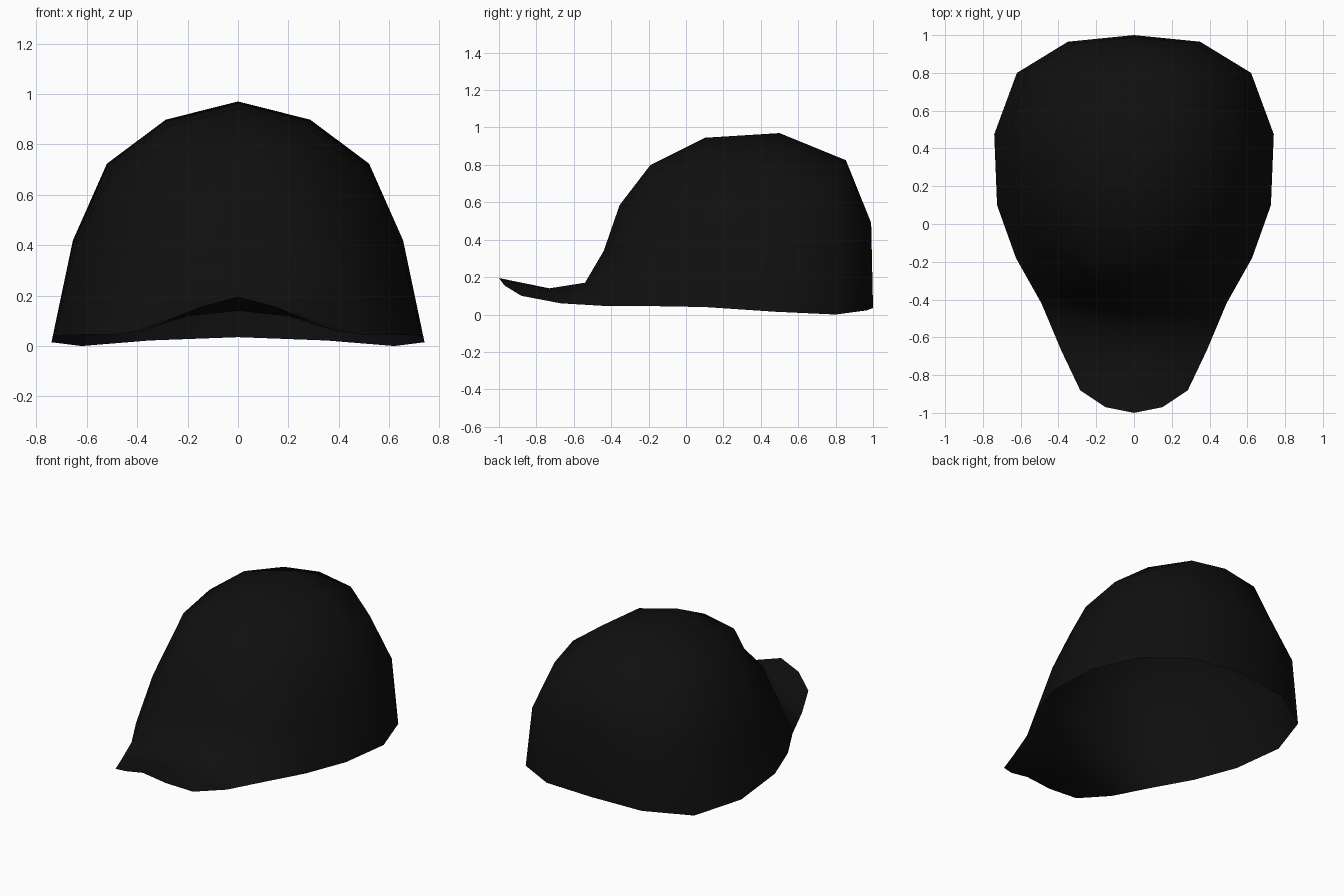
import bpy, bmesh

if "Cube" in bpy.data.objects:
    bpy.data.objects.remove(bpy.data.objects["Cube"])

bm = bmesh.new()

# Half of the head opening, front centre to back centre (x, y, z)
RIM = [(0, -.54, .17), (.26, -.51, .13), (.49, -.42, .045), (.625, -.18, .045),
       (.725, .1, .04), (.74, .475, .015), (.62, .8, 0), (.35, .965, .022), (0, 1, .035)]
APEX = (0, .1, .945)


def loop(half):
    """Mirror a 9-point half outline into a closed 16-vertex loop."""
    pts = half + [(-x, y, z) for x, y, z in half[7:0:-1]]
    return [bm.verts.new(p) for p in pts]


def ring(front, back, width, bulge, drop):
    """Rim outline scaled between a front and a back (y, z) point.
    bulge / drop: rounding at the (mid, in-between, corner) points."""
    half = []
    mid_y = front[0] + .416 * (back[0] - front[0])
    for i, (x, y, z) in enumerate(RIM):
        t = (y - RIM[0][1]) / 1.54
        k = 1 if i % 2 else (2 if i % 4 == 2 else 0)
        py = front[0] + t * (back[0] - front[0])
        pz = front[1] + t * (back[1] - front[1])
        half.append((x / .74 * width * bulge[k], mid_y + (py - mid_y) * bulge[k], pz - drop[k]))
    return loop(half)


# Crown: rim and two full rings
rim = loop(RIM)
low = ring((-.44, .34), (.99, .49), .655, (1, 1, 1.02), (0, .02, .06))
high = ring((-.355, .585), (.855, .825), .515, (1, 1.01, 1.06), (0, .02, .09))
for a, b in ((rim, low), (low, high)):
    for i in range(16):
        j = (i + 1) % 16
        bm.faces.new((a[i], a[j], b[j], b[i]))

# Crown top: 4 x 4 quad patch closing the upper ring
top = ring((-.19, .8), (.5, .97), .285, (1, 1, 1.2), (0, .02, .05))
apex = bm.verts.new(APEX)
for e in range(0, 16, 4):
    c, n = e + 2, (e + 4) % 16
    bm.faces.new((high[e - 1], high[e], top[e], top[e - 2]))
    bm.faces.new((high[e], high[e + 1], top[c], top[e]))
    bm.faces.new((high[e + 1], high[c], high[e + 3], top[c]))
    bm.faces.new((top[e], top[c], top[n], apex))
for v in [v for v in top if not v.link_faces]:
    bm.verts.remove(v)

# Brim: two arched strips running forward from the front of the rim
inner = [rim[i] for i in (-2, -1, 0, 1, 2)]
for half in ([(0, -.73, .14), (.2, -.715, .118), (.385, -.67, .06)],
             [(0, -1, .195), (.15, -.97, .155), (.285, -.88, .1)]):
    pts = [(-x, y, z) for x, y, z in half[:0:-1]] + half
    outer = [bm.verts.new(p) for p in pts]
    for i in range(4):
        bm.faces.new((outer[i], outer[i + 1], inner[i + 1], inner[i]))
    inner = outer

# Smooth black cap object
for f in bm.faces:
    f.smooth = True
mesh = bpy.data.meshes.new("cap")
bm.to_mesh(mesh)
bm.free()
cap = bpy.data.objects.new("cap", mesh)
bpy.context.collection.objects.link(cap)
black = bpy.data.materials.new("black_cloth")
black.diffuse_color = (.005, .005, .005, 1)
black.use_nodes = True
black.node_tree.nodes["Principled BSDF"].inputs["Base Color"].default_value = black.diffuse_color
mesh.materials.append(black)
